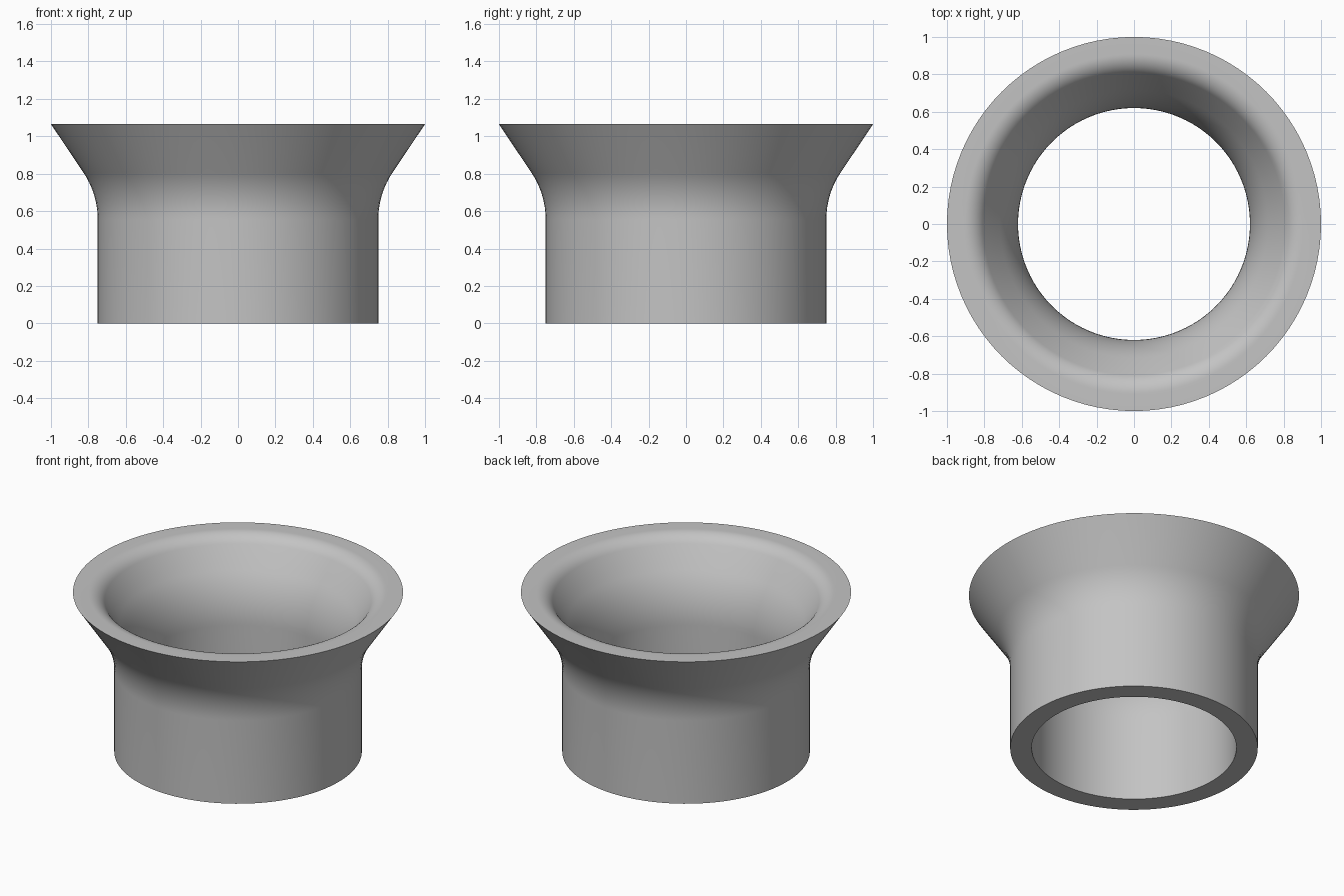
import bpy
import bmesh
from math import sin, cos, tan, atan2, radians, pi

cube = bpy.data.objects.get("Cube")
if cube:
    bpy.data.objects.remove(cube, do_unlink=True)

SEGMENTS = 96
HEIGHT = 1.065
NECK_OUT, NECK_IN = 0.75, 0.62     # neck radii
BEND_Z, BEND_R = 0.555, 0.45       # start height and radius of the outer bend
LIP_R = 0.12                       # rounding of the inner lip
FLARE = atan2(2, 3)                # flare angle from vertical


def arc(cr, cz, radius, start, end, steps):
    """Points (r, z) of a circular arc."""
    angles = [start + (end - start) * i / steps for i in range(steps + 1)]
    return [(cr + radius * cos(a), cz + radius * sin(a)) for a in angles]


def make_material(name, colour):
    mat = bpy.data.materials.new(name)
    mat.use_nodes = True
    mat.diffuse_color = colour
    mat.node_tree.nodes["Principled BSDF"].inputs["Base Color"].default_value = colour
    return mat


def lathe(name, profile, mat):
    """Revolve a closed profile around z into a solid."""
    bm = bmesh.new()
    rings = []
    for i in range(SEGMENTS):
        a = 2 * pi * i / SEGMENTS
        rings.append([bm.verts.new((r * cos(a), r * sin(a), z)) for r, z in profile])
    n = len(profile)
    for i, ring in enumerate(rings):
        nxt = rings[(i + 1) % SEGMENTS]
        for j in range(n):
            k = (j + 1) % n
            bm.faces.new((ring[j], nxt[j], nxt[k], ring[k]))
    bmesh.ops.recalc_face_normals(bm, faces=bm.faces)
    mesh = bpy.data.meshes.new(name)
    bm.to_mesh(mesh)
    bm.free()
    mesh.materials.append(mat)
    obj = bpy.data.objects.new(name, mesh)
    bpy.context.collection.objects.link(obj)
    return obj


# Both bends share a centre, so the wall keeps its thickness
bend_centre = NECK_OUT + BEND_R
inner_bend = bend_centre - NECK_IN
outer = arc(bend_centre, BEND_Z, BEND_R, pi, pi - FLARE, 12)
inner = arc(bend_centre, BEND_Z, inner_bend, pi - FLARE, pi, 12)

# Rounded lip tangent to the flat rim and the inner flare
flare_r, flare_z = inner[0]
corner = flare_r + (HEIGHT - flare_z) * tan(FLARE)
lip_centre = corner + LIP_R * tan((pi / 2 - FLARE) / 2)
lip = arc(lip_centre, HEIGHT - LIP_R, LIP_R, pi / 2, pi - FLARE, 10)

profile = [(NECK_OUT, 0)] + outer + [(1, HEIGHT)] + lip + inner + [(NECK_IN, 0)]
grey = make_material("plain grey", (0.55, 0.55, 0.55, 1))
collar = lathe("flared_collar", profile, grey)

# Smooth curves, crisp rims
bpy.ops.object.select_all(action="DESELECT")
collar.select_set(True)
bpy.context.view_layer.objects.active = collar
bpy.ops.object.shade_smooth_by_angle(angle=radians(30))
